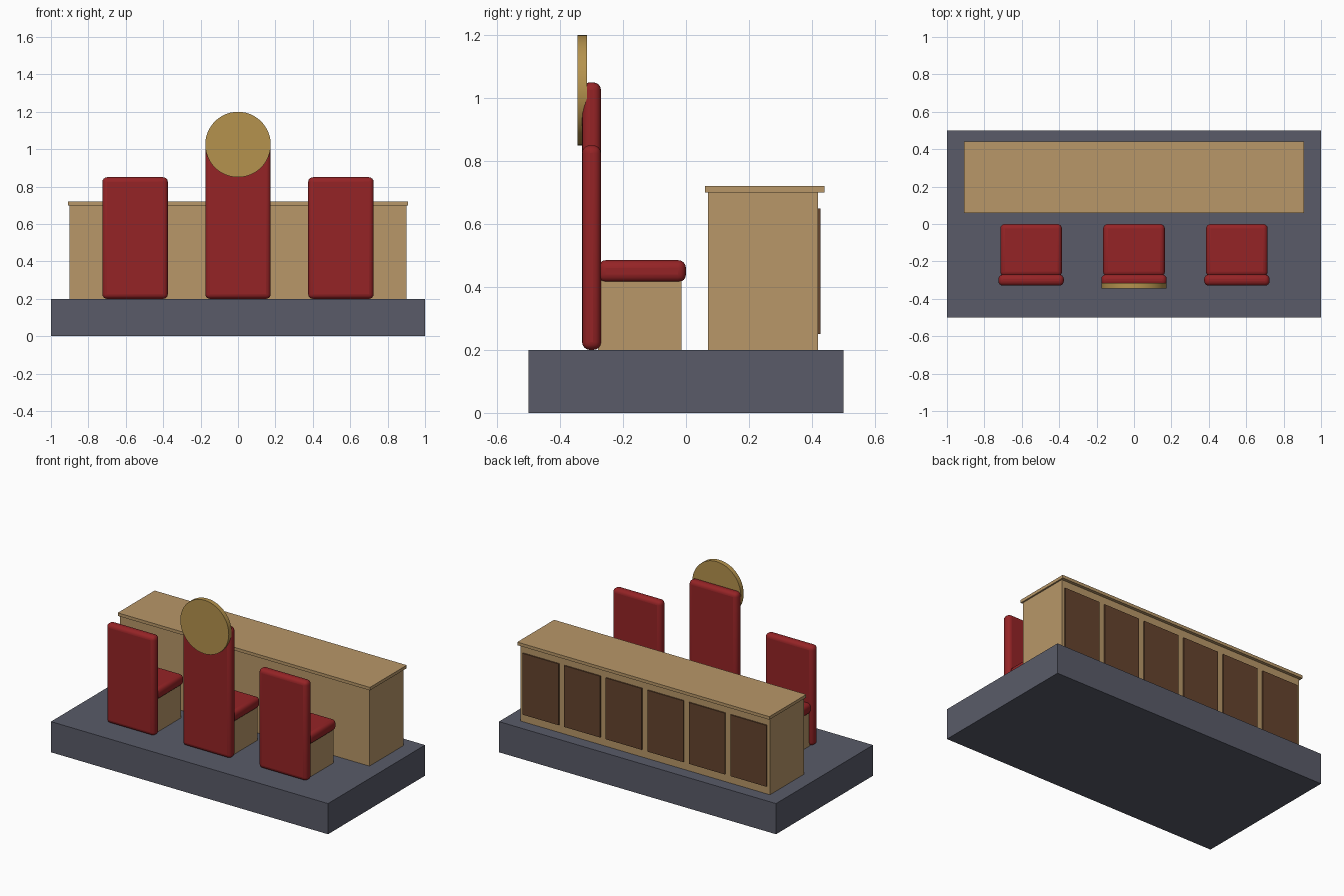
import bpy
import math

default = bpy.data.objects.get("Cube")
if default:
    bpy.data.objects.remove(default, do_unlink=True)


def make_material(name, rgb):
    mat = bpy.data.materials.new(name)
    mat.use_nodes = True
    color = (*rgb, 1.0)
    mat.diffuse_color = color
    mat.node_tree.nodes["Principled BSDF"].inputs["Base Color"].default_value = color
    return mat


slate = make_material("slate grey", (0.10, 0.105, 0.14))
wood = make_material("light wood", (0.48, 0.31, 0.14))
dark_wood = make_material("dark wood", (0.13, 0.058, 0.027))
red = make_material("red upholstery", (0.30, 0.017, 0.019))
gold = make_material("gold", (0.46, 0.29, 0.075))


def box(name, mat, x, y, z, bevel=0):
    """Box from (min, max) ranges, with optional rounded edges."""
    spans = (x, y, z)
    bpy.ops.mesh.primitive_cube_add(size=1, location=[(a + b) / 2 for a, b in spans])
    obj = bpy.context.object
    obj.name = name
    obj.scale = [b - a for a, b in spans]
    bpy.ops.object.transform_apply(location=False, rotation=False, scale=True)
    obj.data.materials.append(mat)
    if bevel:
        mod = obj.modifiers.new("rounded edges", 'BEVEL')
        mod.width = bevel
        mod.segments = 4
        bpy.ops.object.shade_smooth_by_angle(angle=math.radians(35))
    return obj


def around(center, width):
    return (center - width / 2, center + width / 2)


# Platform
box("platform", slate, (-1, 1), (-0.5, 0.5), (0, 0.2))

# Long desk with overhanging top and dark panels on its far side
box("desk_body", wood, (-0.9, 0.9), (0.07, 0.42), (0.2, 0.70))
box("desk_top", wood, (-0.91, 0.91), (0.06, 0.44), (0.70, 0.72))
for i in range(6):
    box(f"desk_panel_{i + 1}", dark_wood, around(-0.75 + 0.3 * i, 0.26),
        (0.419, 0.428), (0.25, 0.65))

# Three chairs, the middle one with a taller back
for side, x, top in (("right", -0.55, 0.85), ("middle", 0, 1.05), ("left", 0.55, 0.85)):
    box(f"{side}_chair_base", wood, around(x, 0.30), (-0.28, -0.015), (0.2, 0.42))
    box(f"{side}_chair_seat", red, around(x, 0.33), (-0.28, 0), (0.415, 0.485), 0.025)
    box(f"{side}_chair_back", red, around(x, 0.35), (-0.33, -0.27), (0.2, top), 0.025)

# Round gold disc behind the middle chair back
bpy.ops.mesh.primitive_cylinder_add(vertices=48, radius=0.175, depth=0.03,
                                    location=(0, -0.33, 1.025),
                                    rotation=(math.pi / 2, 0, 0))
disc = bpy.context.object
disc.name = "gold_disc"
disc.data.materials.append(gold)
bpy.ops.object.shade_smooth_by_angle(angle=math.radians(35))
